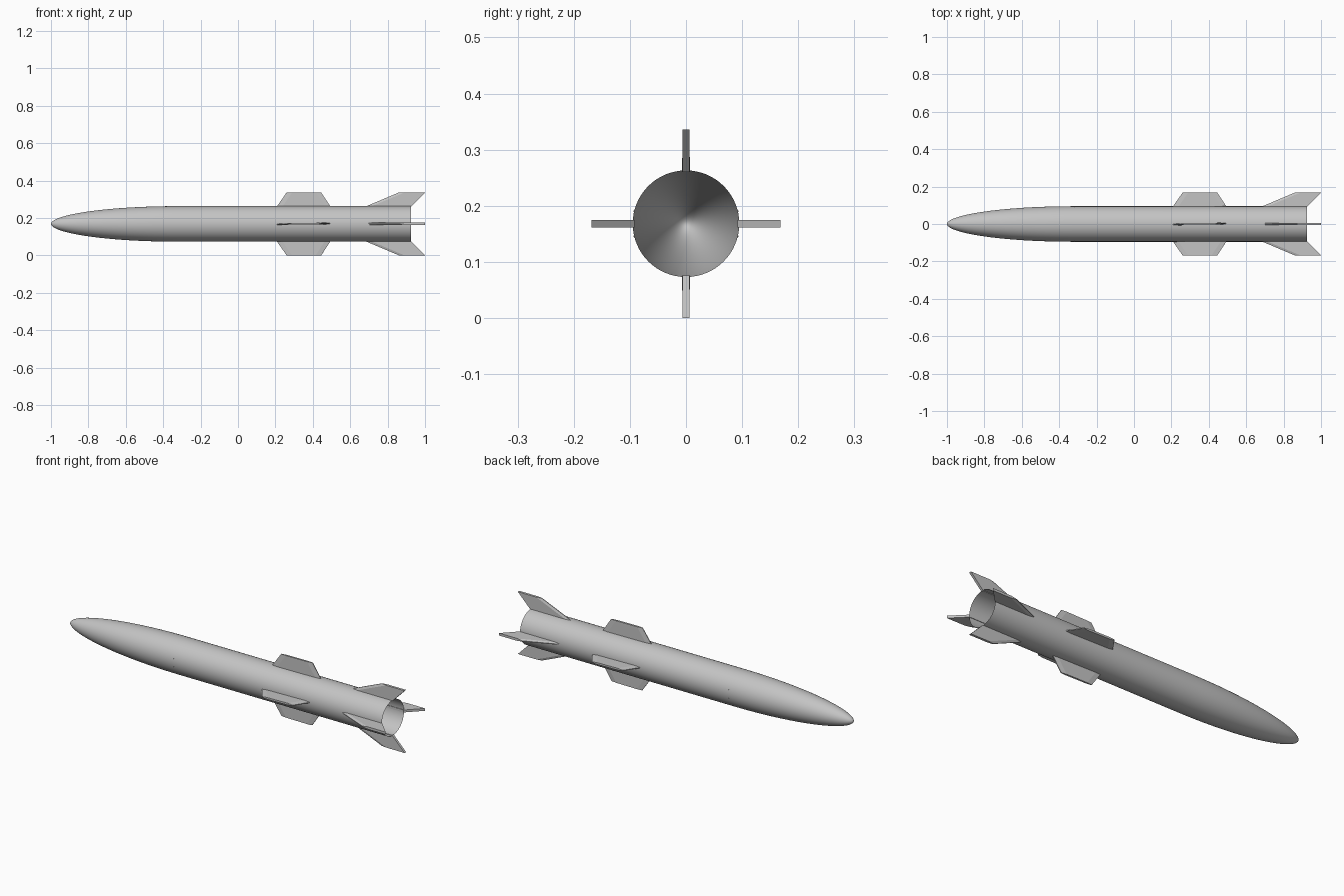
import bpy, bmesh, math
from mathutils import Matrix, Vector

if "Cube" in bpy.data.objects:
    bpy.data.objects.remove(bpy.data.objects["Cube"], do_unlink=True)

AXIS_Z = 0.168
RADIUS = 0.095
SPAN = 0.168
NOSE_X, SHOULDER_X, TAIL_X = -1.0, -0.32, 0.925
SIDES = 64

grey = bpy.data.materials.new("matte_grey")
grey.use_nodes = True
grey.diffuse_color = (0.55, 0.55, 0.55, 1)
grey.node_tree.nodes["Principled BSDF"].inputs["Base Color"].default_value = grey.diffuse_color


def finish(bm, name, smooth=False):
    """Turn a bmesh into a named object on the body axis."""
    bmesh.ops.recalc_face_normals(bm, faces=bm.faces)
    mesh = bpy.data.meshes.new(name)
    bm.to_mesh(mesh)
    bm.free()
    mesh.materials.append(grey)
    obj = bpy.data.objects.new(name, mesh)
    obj.location.z = AXIS_Z
    bpy.context.collection.objects.link(obj)
    if smooth:
        bpy.ops.object.select_all(action="DESELECT")
        obj.select_set(True)
        bpy.context.view_layer.objects.active = obj
        bpy.ops.object.shade_smooth_by_angle(angle=math.radians(35))
    return obj


def nose_radius(t):
    """Elliptical nose curve, t from 0 at the tip to 1 at the shoulder."""
    return RADIUS * (1 - (1 - t) ** 2) ** 0.52


# Hollow body: rounded nose running into a tube that is open at the tail
bm = bmesh.new()
steps = 28
profile = [((i / steps) ** 2, ) for i in range(1, steps + 1)]
stations = [(NOSE_X + t * (SHOULDER_X - NOSE_X), nose_radius(t)) for (t,) in profile]
stations.append((TAIL_X, RADIUS))
tip = bm.verts.new((NOSE_X, 0, 0))
rings = []
for x, r in stations:
    angles = [math.tau * k / SIDES for k in range(SIDES)]
    rings.append([bm.verts.new((x, r * math.cos(a), r * math.sin(a))) for a in angles])
for k in range(SIDES):
    n = (k + 1) % SIDES
    bm.faces.new((tip, rings[0][n], rings[0][k]))
    for a, b in zip(rings, rings[1:]):
        bm.faces.new((a[k], a[n], b[n], b[k]))
finish(bm, "body_shell", smooth=True)


def section(lead, trail, z, bevel, half, lead_half, trail_half):
    """Six-sided fin section with thin or blunt ends."""
    upper = [(lead, lead_half), (lead + bevel, half), (trail - bevel, half), (trail, trail_half)]
    lower = [(x, -y) for x, y in reversed(upper)]
    return [Vector((x, y, z)) for x, y in upper + lower]


def fin(name, root, tip, angle, bevel, half, lead_half, trail_half, cant=0):
    bm = bmesh.new()
    loops = []
    for (lead, trail), z in ((root, RADIUS - 0.003), (tip, SPAN)):
        pts = section(lead, trail, z, bevel, half, lead_half, trail_half)
        loops.append([bm.verts.new(p) for p in pts])
    low, high = loops
    count = len(low)
    for k in range(count):
        n = (k + 1) % count
        bm.faces.new((low[k], low[n], high[n], high[k]))
    bm.faces.new(high)
    bm.faces.new(low[::-1])
    # Slight cant about the fin's own mid chord, then turn around the body
    pivot = Vector((sum(root) / 2, 0, 0))
    twist = Matrix.Translation(pivot) @ Matrix.Rotation(cant, 4, "Z") @ Matrix.Translation(-pivot)
    bm.transform(Matrix.Rotation(angle, 4, "X") @ twist)
    finish(bm, name)


# Four mid wings and four swept tail fins
for i, side in enumerate(("top", "front", "bottom", "back")):
    turn = i * math.pi / 2
    fin("mid_wing_" + side, (0.207, 0.495), (0.26, 0.445), turn,
        bevel=0.03, half=0.005, lead_half=0.002, trail_half=0.002, cant=math.radians(1))
    fin("tail_fin_" + side, (0.68, 0.925), (0.86, 1.0), turn,
        bevel=0.03, half=0.0065, lead_half=0.002, trail_half=0.0065)

# Tiny fasteners in pairs on both flanks
bm = bmesh.new()
for flank in (0, math.pi):
    for tilt in (-0.24, 0.24):
        place = (Matrix.Rotation(flank + tilt, 4, "X")
                 @ Matrix.Translation((-0.32, -RADIUS, 0))
                 @ Matrix.Rotation(math.pi / 2, 4, "X"))
        bmesh.ops.create_cone(bm, cap_ends=True, segments=10, radius1=0.002,
                              radius2=0.002, depth=0.002, matrix=place)
finish(bm, "flank_fasteners")
